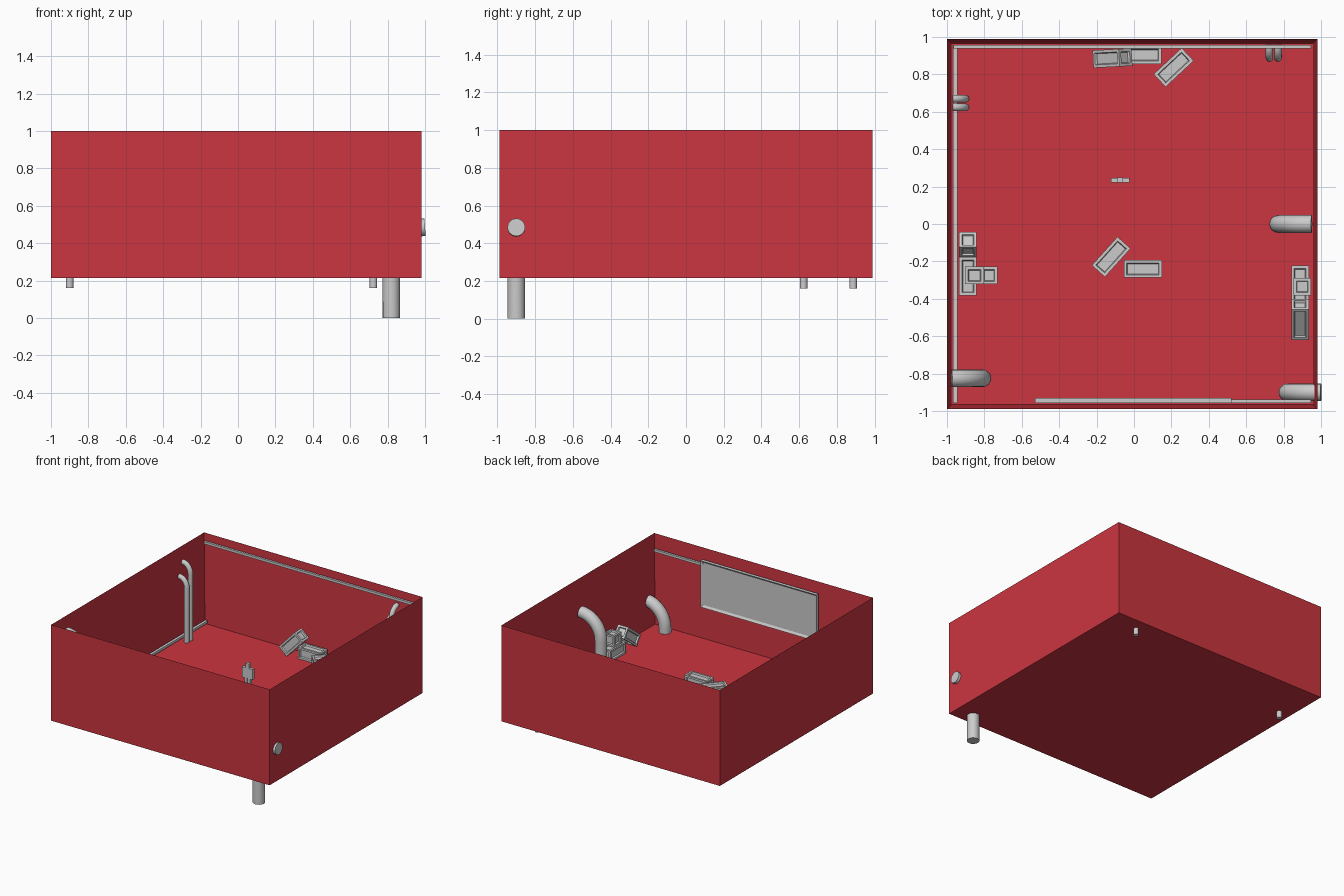
import bpy, bmesh
from math import radians, sin, cos, pi
from mathutils import Vector

if "Cube" in bpy.data.objects:
    bpy.data.objects.remove(bpy.data.objects["Cube"])

FLOOR = 0.27


def add_mesh(name, bm):
    bmesh.ops.recalc_face_normals(bm, faces=bm.faces)
    me = bpy.data.meshes.new(name)
    bm.to_mesh(me)
    bm.free()
    ob = bpy.data.objects.new(name, me)
    bpy.context.collection.objects.link(ob)
    return ob


def cuboid(lo, hi):
    bm = bmesh.new()
    bmesh.ops.create_cube(bm, size=1)
    lo, hi = Vector(lo), Vector(hi)
    bmesh.ops.scale(bm, vec=hi - lo, verts=bm.verts)
    bmesh.ops.translate(bm, vec=(lo + hi) / 2, verts=bm.verts)
    return bm


def box(name, lo, hi):
    return add_mesh(name, cuboid(lo, hi))


def bent_pipe(name, base, radius, z_low, z_tip, direction, reach):
    """Upright pipe whose top bends a quarter turn towards a wall."""
    b, d = Vector((base[0], base[1], 0)), Vector(direction)
    up = Vector((0, 0, 1))
    rise = min(reach * 1.15, 0.185)
    pts = [b + up * z_low]
    for i in range(13):
        a = i / 12 * pi / 2
        pts.append(b + d * reach * (1 - cos(a)) + up * (z_tip - rise + rise * sin(a)))
    cu = bpy.data.curves.new(name, 'CURVE')
    cu.dimensions = '3D'
    cu.bevel_depth = radius
    cu.bevel_resolution = 6
    cu.use_fill_caps = True
    sp = cu.splines.new('POLY')
    sp.points.add(len(pts) - 1)
    for p, co in zip(sp.points, pts):
        p.co = (*co, 1)
    ob = bpy.data.objects.new(name, cu)
    bpy.context.collection.objects.link(ob)
    bpy.ops.object.select_all(action='DESELECT')
    ob.select_set(True)
    bpy.context.view_layer.objects.active = ob
    bpy.ops.object.convert(target='MESH')
    bpy.ops.object.shade_smooth_by_angle(angle=radians(40))


def crate(name, x, y, z, yaw=0, pitch=0, length=0.205):
    """Block with a recessed panel on every side."""
    h, w = length / 2, 0.047
    bm = cuboid((-h, -w, -w), (h, w, w))
    faces = bm.faces[:]
    bmesh.ops.inset_individual(bm, faces=faces, thickness=0.022, depth=0)
    bmesh.ops.inset_individual(bm, faces=faces, thickness=0.006, depth=-0.012)
    ob = add_mesh(name, bm)
    ob.location = (x, y, z)
    ob.rotation_euler = (0, radians(-pitch), radians(yaw))


# Open red box with floor
bm = cuboid((-1, -0.99, 0.215), (0.98, 0.99, 1))
top = max(bm.faces, key=lambda f: f.calc_center_median().z)
bmesh.ops.inset_region(bm, faces=[top], thickness=0.034)
bmesh.ops.translate(bm, vec=(0, 0, FLOOR - 1), verts=top.verts)
room = add_mesh("open_box", bm)
red = bpy.data.materials.new("red")
red.diffuse_color = (0.6, 0.035, 0.05, 1)
red.use_nodes = True
red.node_tree.nodes["Principled BSDF"].inputs["Base Color"].default_value = red.diffuse_color
room.data.materials.append(red)

# Thin rails along the walls
box("back_rail", (-0.966, 0.938, 0.935), (0.946, 0.957, 0.955))
box("left_rail", (-0.967, -0.956, 0.285), (-0.945, 0.956, 0.305))
box("front_rail", (0.5, -0.957, 0.875), (0.946, -0.938, 0.895))

# Framed panel on the inside of the front wall
bm = cuboid((-0.53, -0.957, 0.54), (0.52, -0.93, 0.92))
face = max(bm.faces, key=lambda f: f.calc_center_median().y)
bmesh.ops.inset_region(bm, faces=[face], thickness=0.025)
bmesh.ops.translate(bm, vec=(0, -0.012, 0), verts=face.verts)
add_mesh("wall_panel", bm)

# Large pipes: into right wall, into left wall, and drain through floor and wall
bent_pipe("right_large_pipe", (0.77, 0), 0.047, FLOOR, 0.74, (1, 0, 0), 0.18)
bent_pipe("left_large_pipe", (-0.81, -0.825), 0.047, FLOOR, 0.875, (-1, 0, 0), 0.165)
bent_pipe("drain_pipe", (0.82, -0.9), 0.047, 0, 0.485, (1, 0, 0), 0.18)

# Pairs of thin pipes, one of each pair running down through the floor
for i, (off, low, tip) in enumerate([(0, 0.16, 0.79), (0.046, FLOOR, 0.89)]):
    bent_pipe(f"left_thin_pipe_{i}", (-0.9, 0.624 + off), 0.02, low, tip, (-1, 0, 0), 0.07)
    bent_pipe(f"back_thin_pipe_{i}", (0.724 + off, 0.887), 0.02, low, tip, (0, 1, 0), 0.072)

# Crates scattered on the floor
LIE = FLOOR + 0.047
crate("middle_crate_flat", 0.048, -0.24, LIE)
crate("middle_crate_turned", -0.122, -0.176, LIE, yaw=48)
crate("back_crate_flat", 0.045, 0.903, LIE)
crate("back_crate_turned", 0.212, 0.837, LIE, yaw=43)
crate("back_crate_leaning", -0.115, 0.887, 0.377, yaw=3, pitch=47)
crate("left_crate_flat", -0.888, -0.28, LIE, yaw=90)
crate("left_half_crate_leaning", -0.888, -0.11, 0.338, yaw=-90, pitch=35, length=0.1)
crate("left_half_crate_top", -0.853, -0.275, LIE + 0.094, length=0.1)
crate("left_half_crate_floor", -0.775, -0.275, LIE, length=0.09)
crate("right_crate_flat", 0.888, -0.325, LIE, yaw=90)
crate("right_half_crate_top", 0.9, -0.335, LIE + 0.094, length=0.094)
crate("right_crate_leaning", 0.888, -0.51, 0.37, yaw=90, pitch=37)

# Small blocky figure: legs, torso, arms, head
fx, fy = -0.073, 0.235
for s, side in ((-1, "left"), (1, "right")):
    lx, ax = fx + s * 0.014, fx + s * 0.037
    box(f"figure_{side}_leg", (lx - 0.012, fy - 0.012, FLOOR), (lx + 0.012, fy + 0.012, 0.355))
    box(f"figure_{side}_arm", (ax - 0.012, fy - 0.012, 0.345), (ax + 0.012, fy + 0.012, 0.43))
box("figure_torso", (fx - 0.026, fy - 0.012, 0.35), (fx + 0.026, fy + 0.012, 0.43))
box("figure_head", (fx - 0.015, fy - 0.013, 0.43), (fx + 0.015, fy + 0.013, 0.467))
